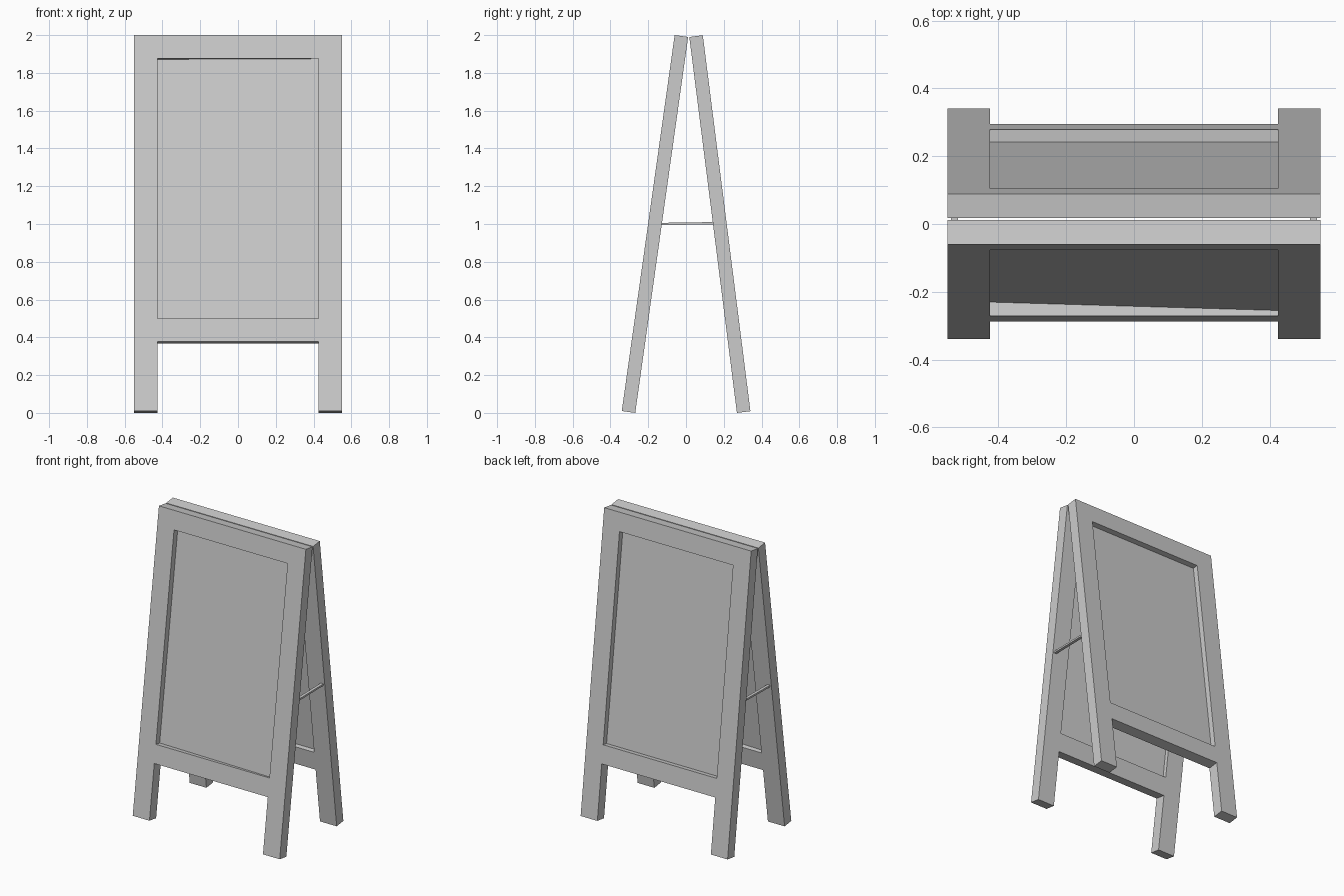
import bpy, bmesh, math
from mathutils import Vector

if "Cube" in bpy.data.objects:
    bpy.data.objects.remove(bpy.data.objects["Cube"])

HALF_W, INNER, THICK = 0.55, 0.425, 0.072


def make_object(name, verts, faces):
    mesh = bpy.data.meshes.new(name)
    mesh.from_pydata(verts, [], faces)
    bm = bmesh.new()
    bm.from_mesh(mesh)
    bmesh.ops.recalc_face_normals(bm, faces=bm.faces)
    bm.to_mesh(mesh)
    bm.free()
    obj = bpy.data.objects.new(name, mesh)
    bpy.context.collection.objects.link(obj)
    return obj


BOX_FACES = [(0, 1, 3, 2), (4, 6, 7, 5), (0, 4, 5, 1),
             (2, 3, 7, 6), (0, 2, 6, 4), (1, 5, 7, 3)]


def build_frame(label, side, y_bottom, y_top, recess_left, recess_right):
    """One leaning frame; side is -1 for front, +1 for back."""
    angle = math.atan((y_bottom - y_top) / 1.99)
    c, s = math.cos(angle), math.sin(angle)
    length = 1.99 / c
    z0 = THICK * s

    def place(x, depth, along):
        y = y_bottom - depth * c - along * s
        return Vector((x, side * y, z0 - depth * s + along * c))

    def beam(name, x0, x1, a0, a1):
        verts = [place(x, d, a) for x in (x0, x1) for d in (0, THICK) for a in (a0, a1)]
        make_object(name, verts, BOX_FACES)

    # Legs
    beam(label + "_leg_left", -HALF_W, -INNER, 0, length)
    beam(label + "_leg_right", INNER, HALF_W, 0, length)
    # Rails
    beam(label + "_top_rail", -INNER, INNER, length - 0.124, length)
    beam(label + "_bottom_rail", -INNER, INNER, 0.371, 0.495)
    # Recessed board, thin sheet between the rails
    verts = [place(x, r + t, a)
             for x, r in ((-INNER, recess_left), (INNER, recess_right))
             for t in (0, 0.004) for a in (0.49, length - 0.12)]
    make_object(label + "_board", verts, BOX_FACES)


build_frame("front", -1, 0.34, 0.06, 0.041, 0.016)
build_frame("back", 1, 0.341, 0.089, 0.037, 0.037)

# Thin stay bars joining the front and back legs
for label, side in (("left", -1), ("right", 1)):
    verts = [(side * x, y, 1.002 + y * 0.015 + dz)
             for x in (0.52, 0.54) for y in (-0.135, 0.145) for dz in (-0.006, 0.006)]
    make_object("stay_bar_" + label, verts, BOX_FACES)
